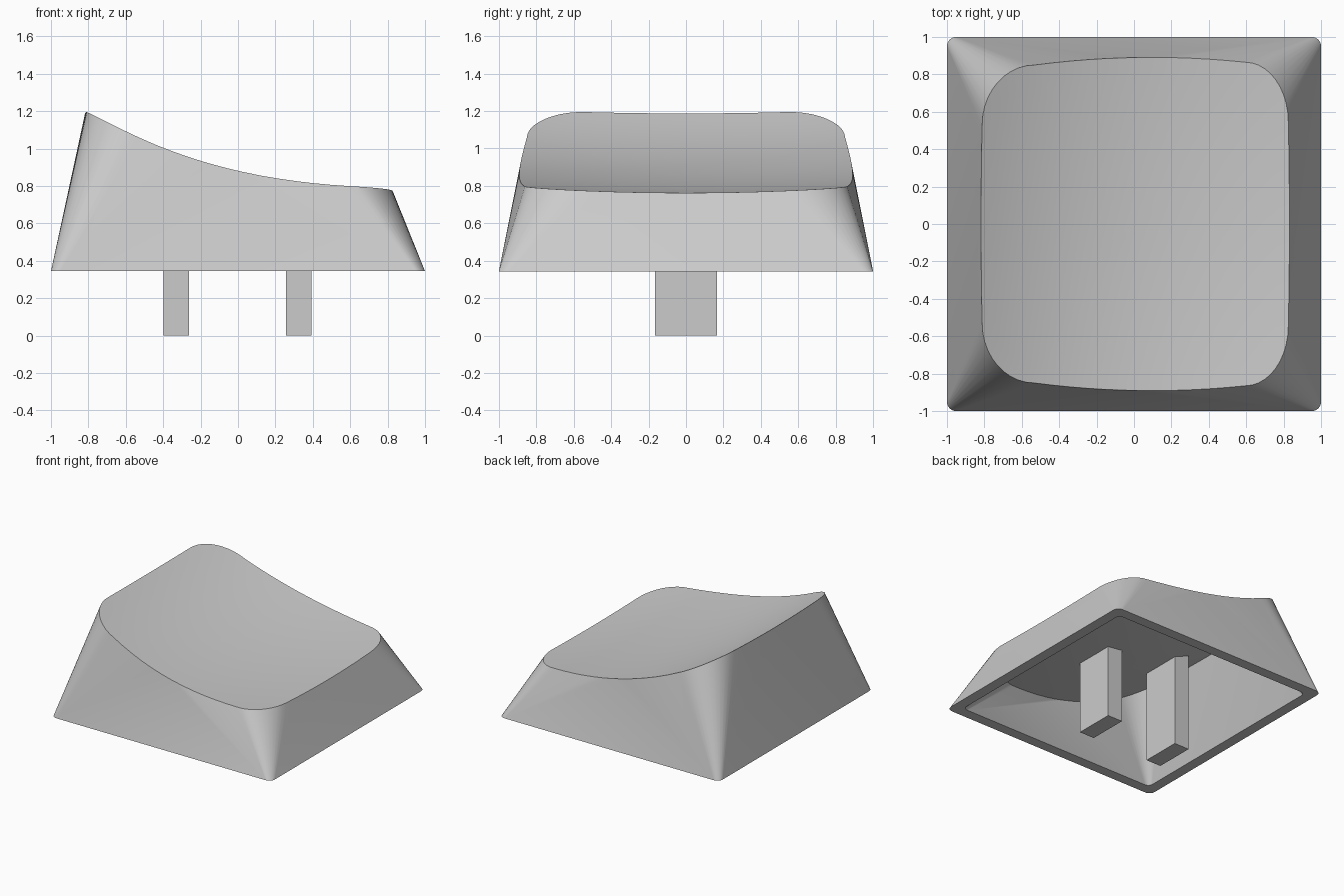
import bpy, bmesh, math
from mathutils import Vector

cube = bpy.data.objects.get("Cube")
if cube:
    bpy.data.objects.remove(cube, do_unlink=True)

mat = bpy.data.materials.new("light grey plastic")
mat.use_nodes = True
grey = (0.6, 0.6, 0.6, 1)
mat.diffuse_color = grey
mat.node_tree.nodes["Principled BSDF"].inputs["Base Color"].default_value = grey

BASE_Z = 0.344
CORNER, SIDE, RINGS = 10, 12, 12
INNER, DROP = 0.89, 0.183   # ceiling scale and depth below the top


def dish(x, y):
    """Height of the scooped top surface."""
    slope = 0.88 - 0.2305 * x + 0.187 * x**2 - 0.043 * x**3
    return slope - 0.03 * (1 - (y / 0.88) ** 2)


def outline(corners, bulge=None):
    """Anticlockwise rounded outline from (sx, sy, rx, ry, half_x, half_y) corners.
    Sides bow out by bulge; without it their points gather at the two ends,
    so that walls fan out from the corners."""
    arcs = []
    for i, (sx, sy, rx, ry, hx, hy) in enumerate(corners):
        angles = [math.pi / 2 * (i + k / CORNER) for k in range(CORNER + 1)]
        arcs.append([Vector((sx * (hx - rx) + rx * math.cos(a), sy * (hy - ry) + ry * math.sin(a)))
                     for a in angles])
    points = []
    for i, arc in enumerate(arcs):
        points += arc
        a, b = arc[-1], arcs[(i + 1) % 4][0]
        out = Vector((b.y - a.y, a.x - b.x)).normalized()
        for k in range(1, SIDE):
            t = k / SIDE
            if bulge:
                points.append(a.lerp(b, t) + out * bulge[i % 2] * 4 * t * (1 - t))
            else:
                points.append(a if t < 0.5 else b)
    return points


SIGNS = [(1, 1), (-1, 1), (-1, -1), (1, -1)]


def square(half, r):
    return outline([(sx, sy, r, r, half, half) for sx, sy in SIGNS])


def top_outline():
    right, left = (0.23, 0.32, 0.825, 0.865), (0.28, 0.32, 0.812, 0.85)
    return outline([(sx, sy, *(right if sx > 0 else left)) for sx, sy in SIGNS], (0.033, 0.006))


def ring(bm, points, height):
    return [bm.verts.new((p.x, p.y, height(p))) for p in points]


def bridge(bm, lower, upper):
    n = len(lower)
    for i in range(n):
        j = (i + 1) % n
        bm.faces.new((lower[i], lower[j], upper[j], upper[i]))


def shell(bm, base, scale, drop):
    """Sloping walls plus a dished cap; returns the base ring."""
    def height(p):
        return dish(p.x / scale, p.y / scale) - drop
    top = [p * scale for p in top_outline()]
    foot = ring(bm, base, lambda p: BASE_Z)
    prev = rim = ring(bm, top, height)
    bridge(bm, foot, rim)
    for k in range(1, RINGS):
        cur = ring(bm, [p * (1 - k / RINGS) for p in top], height)
        bridge(bm, prev, cur)
        prev = cur
    centre = bm.verts.new((0, 0, height(Vector((0, 0)))))
    for i in range(len(prev)):
        bm.faces.new((prev[i], prev[(i + 1) % len(prev)], centre))
    return foot


def finish(name, bm):
    bmesh.ops.recalc_face_normals(bm, faces=bm.faces)
    mesh = bpy.data.meshes.new(name)
    bm.to_mesh(mesh)
    bm.free()
    mesh.materials.append(mat)
    obj = bpy.data.objects.new(name, mesh)
    bpy.context.collection.objects.link(obj)
    return obj


# Hollow cap: outer shell, inner shell and the flat rim joining them
bm = bmesh.new()
outer = shell(bm, square(1, 0.05), 1, 0)
inner = shell(bm, square(0.913, 0.04), INNER, DROP)
bridge(bm, outer, inner)
bmesh.ops.remove_doubles(bm, verts=bm.verts, dist=0.0001)
cap = finish("cap_shell", bm)
bpy.ops.object.select_all(action="DESELECT")
bpy.context.view_layer.objects.active = cap
cap.select_set(True)
bpy.ops.object.shade_smooth_by_angle(angle=math.radians(30))

# Two mounting prongs reaching up into the ceiling
for name, x in (("right_prong", -0.33), ("left_prong", 0.325)):
    bm = bmesh.new()
    bmesh.ops.create_cube(bm, size=1)
    height = dish(x, 0) - 0.12
    for v in bm.verts:
        v.co = (x + v.co.x * 0.135, v.co.y * 0.33, (v.co.z + 0.5) * height)
    finish(name, bm)
